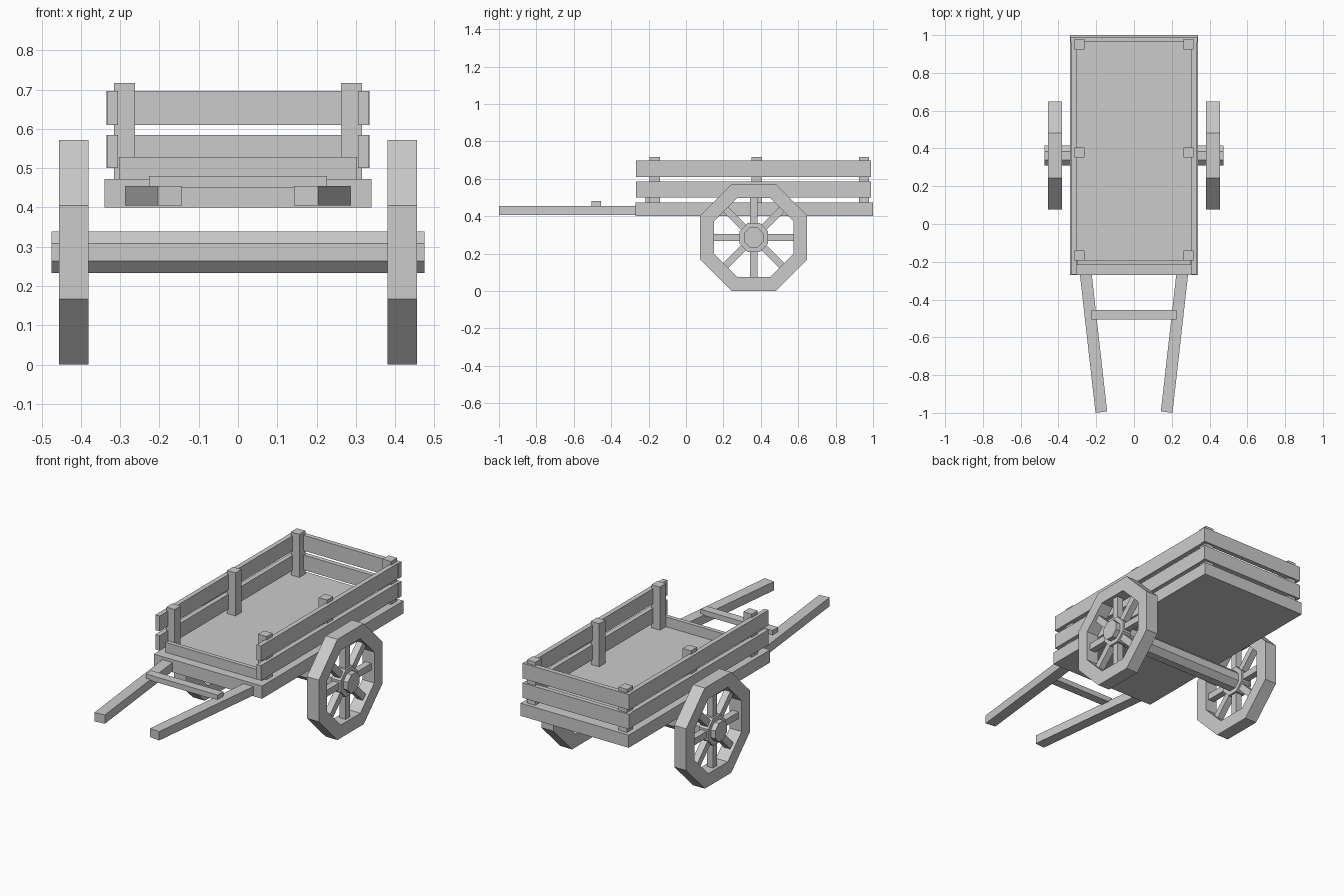
import bpy, bmesh, math
from mathutils import Matrix, Vector

if "Cube" in bpy.data.objects:
    bpy.data.objects.remove(bpy.data.objects["Cube"])


def finish(bm, name):
    bmesh.ops.recalc_face_normals(bm, faces=bm.faces[:])
    me = bpy.data.meshes.new(name)
    bm.to_mesh(me)
    bm.free()
    ob = bpy.data.objects.new(name, me)
    bpy.context.collection.objects.link(ob)
    return ob


def box(name, x, y, z):
    """Box from (min, max) pairs."""
    bm = bmesh.new()
    size = Matrix.Diagonal((x[1] - x[0], y[1] - y[0], z[1] - z[0], 1))
    mid = Matrix.Translation([(a + b) / 2 for a, b in (x, y, z)])
    bmesh.ops.create_cube(bm, size=1, matrix=mid @ size)
    return finish(bm, name)


def octagon(apothem, x):
    """Octagon points in the yz plane with a flat at the bottom."""
    r = apothem / math.cos(math.pi / 8)
    return [(x, WY + r * math.cos(math.pi / 8 + i * math.pi / 4),
             WZ + r * math.sin(math.pi / 8 + i * math.pi / 4)) for i in range(8)]


def octa_prism(name, apothem, x0, x1):
    bm = bmesh.new()
    a, b = [[bm.verts.new(p) for p in octagon(apothem, x)] for x in (x0, x1)]
    bm.faces.new(a)
    bm.faces.new(b)
    for i in range(8):
        j = (i + 1) % 8
        bm.faces.new((a[i], a[j], b[j], b[i]))
    return finish(bm, name)


def octa_ring(name, outer, inner, x0, x1):
    bm = bmesh.new()
    loops = [[bm.verts.new(p) for p in octagon(r, x)]
             for r, x in ((outer, x0), (outer, x1), (inner, x1), (inner, x0))]
    for k in range(4):
        a, b = loops[k], loops[(k + 1) % 4]
        for i in range(8):
            j = (i + 1) % 8
            bm.faces.new((a[i], a[j], b[j], b[i]))
    return finish(bm, name)


WY, WZ = 0.362, 0.286          # wheel centre
PLANKS = ((0.50, 0.585), (0.61, 0.697))

# Bed, front board and rear planks
box("bed", (-0.34, 0.34), (-0.27, 1.0), (0.40, 0.472))
box("front_board", (-0.303, 0.303), (-0.217, -0.193), (0.47, 0.528))
for z in PLANKS:
    box("rear_plank", (-0.335, 0.335), (0.963, 0.99), z)

# Axle
octa_prism("axle", 0.053, -0.475, 0.475)

for s in (-1, 1):
    def side(a, b):
        return tuple(sorted((s * a, s * b)))

    # Side planks and posts
    for z in PLANKS:
        box("side_plank", side(0.305, 0.332), (-0.268, 0.965), z)
    for y in (-0.167, 0.378, 0.952):
        box("post", side(0.262, 0.315), (y - 0.027, y + 0.027), (0.46, 0.717))

    # Converging pull shaft
    a, b = Vector((s * 0.257, -0.25, 0.43)), Vector((s * 0.173, -0.996, 0.43))
    d = b - a
    bm = bmesh.new()
    bmesh.ops.create_cube(bm, size=1, matrix=Matrix.Translation((a + b) / 2)
                          @ Matrix.Rotation(math.atan2(d.y, d.x), 4, 'Z')
                          @ Matrix.Diagonal((d.length, 0.062, 0.05, 1)))
    finish(bm, "shaft")

    # Wheel: rim, hub and eight spokes
    octa_ring("wheel_rim", 0.286, 0.212, s * 0.38, s * 0.455)
    octa_prism("wheel_hub", 0.077, s * 0.388, s * 0.447)
    bm = bmesh.new()
    for i in range(8):
        bmesh.ops.create_cube(bm, size=1, matrix=Matrix.Translation((s * 0.4175, WY, WZ))
                              @ Matrix.Rotation(i * math.pi / 4, 4, 'X')
                              @ Matrix.Translation((0, 0, 0.14))
                              @ Matrix.Diagonal((0.038, 0.038, 0.16, 1)))
    finish(bm, "wheel_spokes")

# Crossbar on the shafts
box("crossbar", (-0.226, 0.226), (-0.505, -0.455), (0.45, 0.48))
